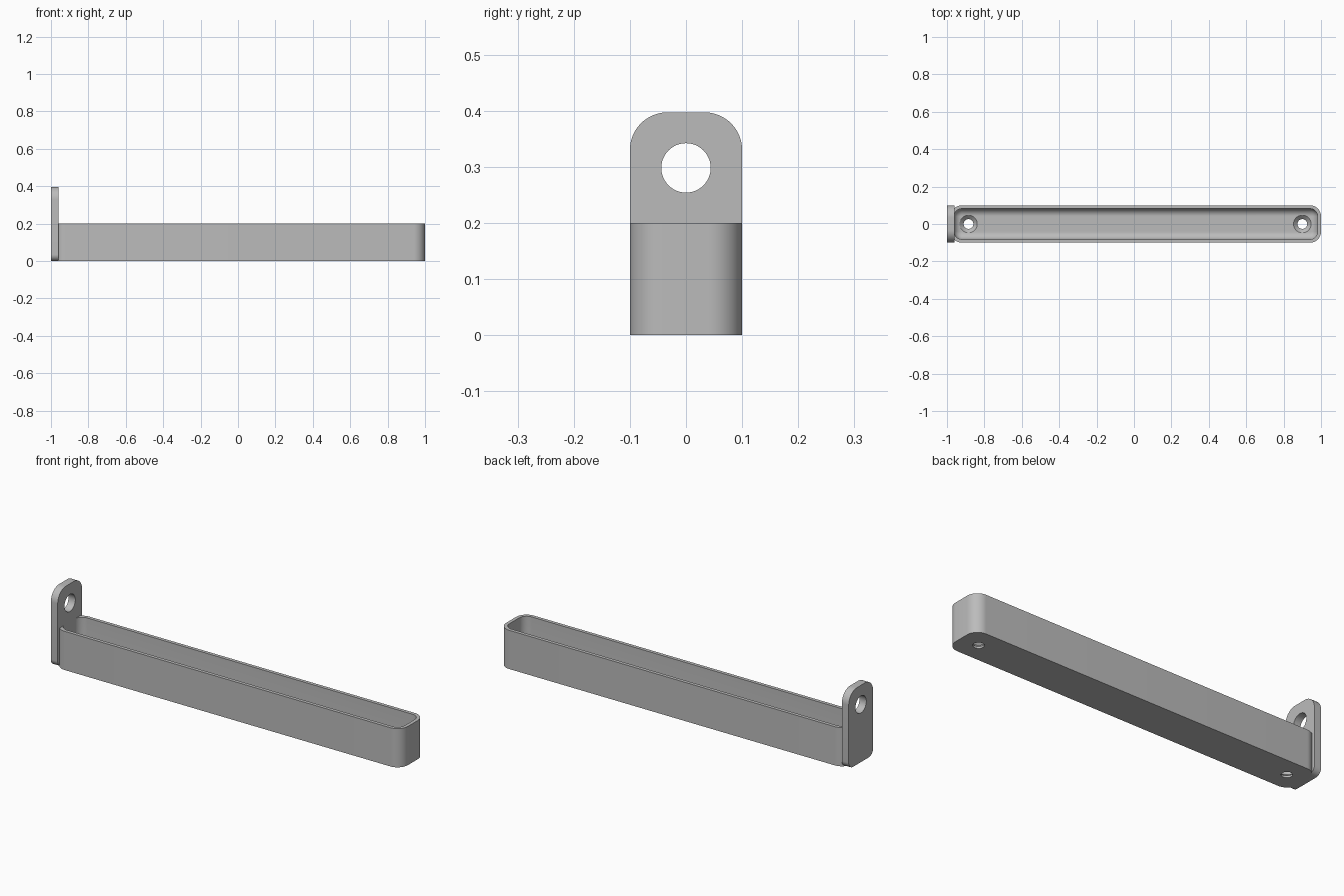
import bpy, bmesh
from math import sin, cos, pi, radians

cube = bpy.data.objects.get("Cube")
if cube:
    bpy.data.objects.remove(cube)

grey = bpy.data.materials.new("plain grey")
grey.use_nodes = True
colour = (0.5, 0.5, 0.5, 1)
grey.diffuse_color = colour
grey.node_tree.nodes["Principled BSDF"].inputs["Base Color"].default_value = colour


def rounded_rect(u0, u1, v0, v1, r_low, r_high, steps=14):
    """Outline of a rectangle, with one radius for low-v and one for high-v corners."""
    corners = [(u1 - r_high, v1 - r_high, r_high, 0), (u0 + r_high, v1 - r_high, r_high, 1),
               (u0 + r_low, v0 + r_low, r_low, 2), (u1 - r_low, v0 + r_low, r_low, 3)]
    return [(cu + r * cos((q + i / steps) * pi / 2), cv + r * sin((q + i / steps) * pi / 2))
            for cu, cv, r, q in corners for i in range(steps + 1)]


def circle(u, v, r, steps=48):
    return [(u + r * cos(2 * pi * i / steps), v + r * sin(2 * pi * i / steps))
            for i in range(steps)]


def loft(name, loops):
    """Closed solid skinned through loops that all have the same point count."""
    bm = bmesh.new()
    rings = [[bm.verts.new(p) for p in loop] for loop in loops]
    n = len(rings[0])
    for a, b in zip(rings, rings[1:]):
        for i in range(n):
            j = (i + 1) % n
            bm.faces.new((a[i], a[j], b[j], b[i]))
    bm.faces.new(rings[0][::-1])
    bm.faces.new(rings[-1])
    bmesh.ops.recalc_face_normals(bm, faces=bm.faces)
    mesh = bpy.data.meshes.new(name)
    bm.to_mesh(mesh)
    bm.free()
    mesh.materials.append(grey)
    obj = bpy.data.objects.new(name, mesh)
    bpy.context.collection.objects.link(obj)
    return obj


def cut(obj, cutter):
    """Subtract the cutter from the object, then discard it."""
    bpy.context.view_layer.objects.active = obj
    mod = obj.modifiers.new("hole", 'BOOLEAN')
    mod.operation = 'DIFFERENCE'
    mod.solver = 'EXACT'
    mod.object = cutter
    bpy.ops.object.modifier_apply(modifier=mod.name)
    bpy.data.objects.remove(cutter)


# Tray: outer wall, rim, inner wall and a filleted floor
left, right, half, height = -0.98, 1.0, 0.1, 0.2
corner, wall, floor, fillet = 0.06, 0.018, 0.03, 0.04


def tray_loop(inset, z):
    r = corner - inset
    return [(x, y, z) for x, y in rounded_rect(left + inset, right - inset,
                                               -half + inset, half - inset, r, r)]


section = [(0, 0), (0, height), (wall, height)]
for i in range(11):
    a = i / 10 * pi / 2
    section.append((wall + fillet * (1 - cos(a)), floor + fillet * (1 - sin(a))))
tray = loft("tray", [tray_loop(inset, z) for inset, z in section])

# Countersunk screw holes in the floor
for x in (-0.885, 0.9):
    profile = [(0.026, -0.02), (0.026, 0.01), (0.048, floor + 0.001), (0.048, 0.1)]
    cut(tray, loft("screw_hole_cutter", [[(u, v, z) for u, v in circle(x, 0, r)]
                                         for r, z in profile]))

# Upright hanging tab with a round hole
tab_outline = rounded_rect(-half, half, 0, 0.397, 0.035, 0.067)
tab = loft("hanging_tab", [[(x, y, z) for y, z in tab_outline] for x in (-1, -0.961)])
cut(tab, loft("tab_hole_cutter", [[(x, y, z) for y, z in circle(0, 0.298, 0.044)]
                                  for x in (-1.1, -0.9)]))

# Smooth curves, crisp edges
for obj in (tray, tab):
    bpy.ops.object.select_all(action='DESELECT')
    obj.select_set(True)
    bpy.context.view_layer.objects.active = obj
    bpy.ops.object.shade_smooth_by_angle(angle=radians(30))
